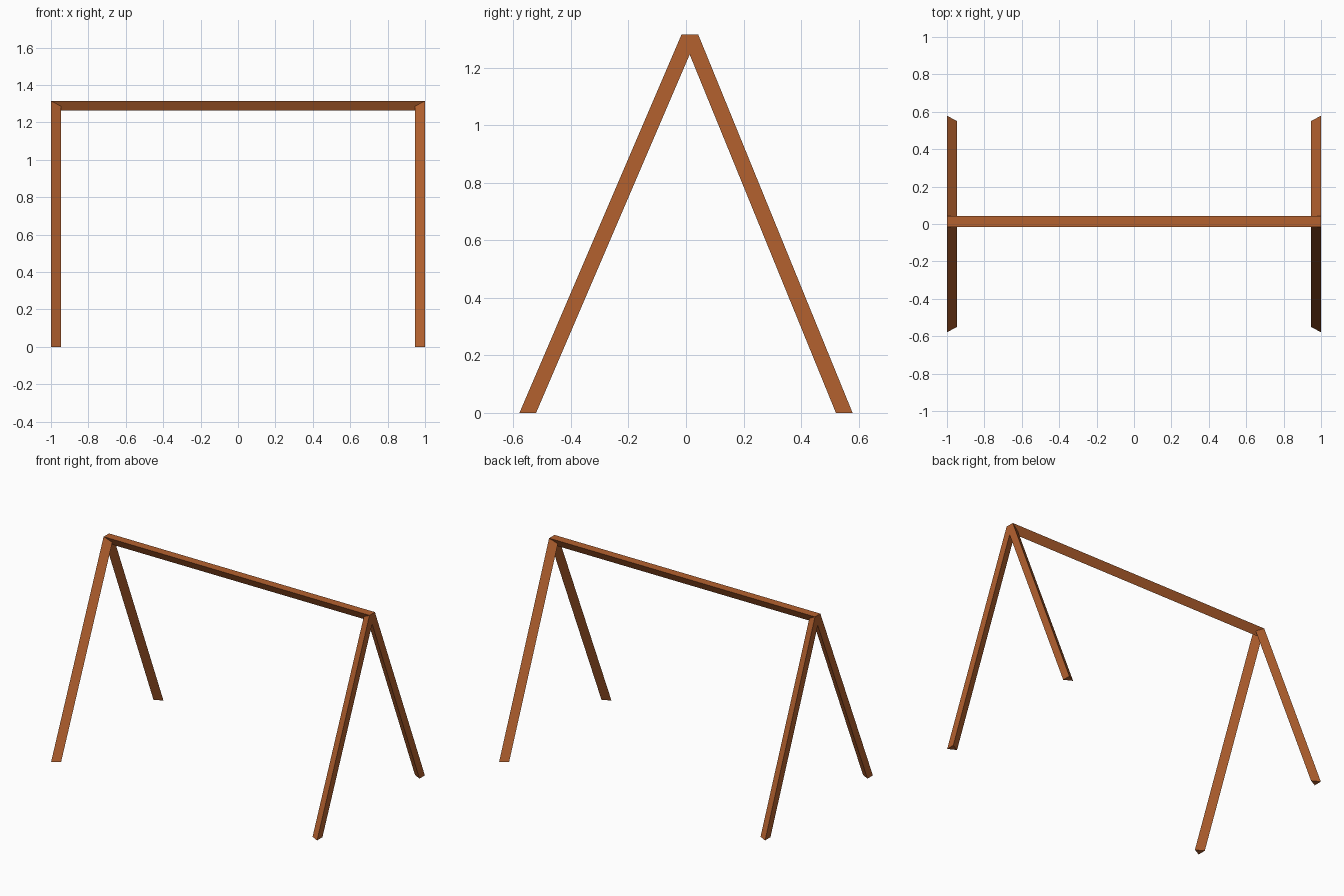
import bpy
import bmesh
from mathutils import Vector

if "Cube" in bpy.data.objects:
    bpy.data.objects.remove(bpy.data.objects["Cube"])

# Main sizes
HEIGHT = 1.315       # top of the frame
FOOT_Y = 0.55        # centre of each foot
TOP_Y = 0.0135       # slightly off-centre ridge
HALF = 0.029         # half the side of the triangular bar
INNER = 0.946        # inward edge of the legs
BEAM_LOW = 1.262     # lower edge of the ridge beam

wood = bpy.data.materials.new("warm brown wood")
wood.diffuse_color = (0.456, 0.120, 0.028, 1.0)
wood.use_nodes = True
wood.node_tree.nodes["Principled BSDF"].inputs["Base Color"].default_value = wood.diffuse_color


def triangular_bar(name, start, end):
    """Closed three-sided bar between two matching triangles."""
    bm = bmesh.new()
    a = [bm.verts.new(Vector(p)) for p in start]
    b = [bm.verts.new(Vector(p)) for p in end]
    bm.faces.new(a)
    bm.faces.new(b[::-1])
    for i in range(3):
        j = (i + 1) % 3
        bm.faces.new((a[i], b[i], b[j], a[j]))
    bmesh.ops.recalc_face_normals(bm, faces=bm.faces)
    mesh = bpy.data.meshes.new(name)
    bm.to_mesh(mesh)
    bm.free()
    mesh.materials.append(wood)
    obj = bpy.data.objects.new(name, mesh)
    bpy.context.collection.objects.link(obj)
    return obj


def leg_section(side, y, z):
    # Flat face outward, sharp edge toward the middle
    return [(side, y - HALF, z), (side, y + HALF, z), (side * INNER, y, z)]


def beam_section(x):
    # Flat face up, sharp edge down
    return [(x, TOP_Y - HALF, HEIGHT), (x, TOP_Y + HALF, HEIGHT), (x, TOP_Y, BEAM_LOW)]


# Four splayed legs, cut level at floor and ridge
for side, side_name in ((-1, "left"), (1, "right")):
    for depth, depth_name in ((-1, "front"), (1, "back")):
        triangular_bar(f"{depth_name}_{side_name}_leg",
                       leg_section(side, depth * FOOT_Y, 0.0),
                       leg_section(side, TOP_Y, HEIGHT))

# Ridge beam joining the two leg pairs
triangular_bar("ridge_beam", beam_section(-1), beam_section(1))
